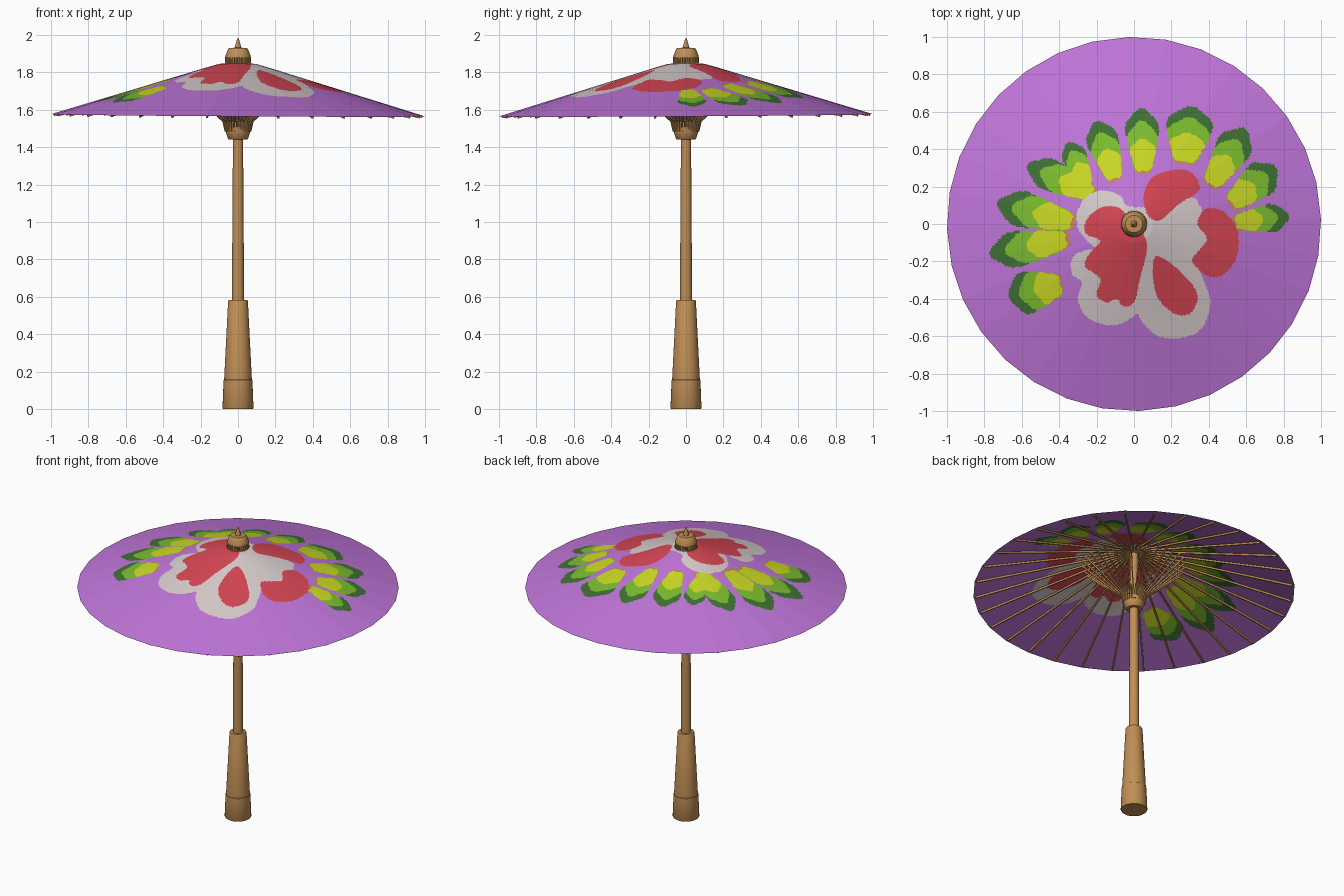
import bpy, bmesh, math
from mathutils import Vector, Matrix

if "Cube" in bpy.data.objects:
    bpy.data.objects.remove(bpy.data.objects["Cube"])

SIDES, SUB, OFFSET = 32, 14, math.radians(1.5)


def material(name, rgb):
    m = bpy.data.materials.new(name)
    m.diffuse_color = (*rgb, 1)
    m.use_nodes = True
    m.node_tree.nodes["Principled BSDF"].inputs["Base Color"].default_value = m.diffuse_color
    return m


PURPLE, WHITE, RED, DARK, MID, YELLOW, ORANGE = range(7)
paints = [material("purple", (0.53, 0.18, 0.70)), material("petal white", (0.69, 0.61, 0.61)),
          material("petal red", (0.68, 0.062, 0.09)), material("dark green", (0.05, 0.165, 0.035)),
          material("leaf green", (0.20, 0.51, 0.028)), material("yellow green", (0.60, 0.70, 0.018)),
          material("orange brown", (0.55, 0.25, 0.07))]
bamboo = material("bamboo", (0.53, 0.275, 0.09))


def finish(name, bm, mats, smooth=False):
    me = bpy.data.meshes.new(name)
    bm.to_mesh(me)
    bm.free()
    for m in mats:
        me.materials.append(m)
    ob = bpy.data.objects.new(name, me)
    bpy.context.collection.objects.link(ob)
    if smooth:
        bpy.ops.object.select_all(action='DESELECT')
        ob.select_set(True)
        bpy.context.view_layer.objects.active = ob
        bpy.ops.object.shade_smooth_by_angle(angle=math.radians(35))
    return ob


def lathe(name, profile, n=32):
    bm = bmesh.new()
    rings = [[bm.verts.new((r * math.cos(2 * math.pi * i / n), r * math.sin(2 * math.pi * i / n), z))
              for i in range(n)] for r, z in profile]
    for a, b in zip(rings, rings[1:]):
        for i in range(n):
            j = (i + 1) % n
            bm.faces.new((a[i], a[j], b[j], b[i]))
    bm.faces.new(rings[0][::-1])
    bm.faces.new(rings[-1])
    return finish(name, bm, [bamboo], True)


def canopy_z(r, x, y):
    pts = [(0.0, 1.856), (0.1, 1.845), (0.17, 1.825), (1.0, 1.571)]
    for (r0, z0), (r1, z1) in zip(pts, pts[1:]):
        if r <= r1 + 1e-6:
            return z0 + (z1 - z0) * (r - r0) / (r1 - r0) + 0.006 * (y - x)


def canopy_point(k, r):
    a = OFFSET + 2 * math.pi * k / SIDES
    x, y = r * math.cos(a), r * math.sin(a)
    return Vector((x, y, canopy_z(r, x, y)))


# Painted flower: closed smooth outlines in hundredths of a unit, seen from above
def outline(p, steps=4):
    out, n = [], len(p)
    for i in range(n):
        a, b, c, d = (Vector(p[(i + k) % n]) for k in (-1, 0, 1, 2))
        for s in range(steps):
            t = s / steps
            out.append(0.5 * (2 * b + (c - a) * t + (2 * a - 5 * b + 4 * c - d) * t * t
                              + (3 * b - a - 3 * c + d) * t ** 3))
    xs, ys = [v.x for v in out], [v.y for v in out]
    return [tuple(v) for v in out], (min(xs), max(xs), min(ys), max(ys))


def inside(shape, x, y):
    pts, (x0, x1, y0, y1) = shape
    if not (x0 < x < x1 and y0 < y < y1):
        return False
    hit, (ax, ay) = False, pts[-1]
    for bx, by in pts:
        if (ay > y) != (by > y) and x < (bx - ax) * (y - ay) / (by - ay) + ax:
            hit = not hit
        ax, ay = bx, by
    return hit


white_petals = outline([
    (-4, 10), (-7, 15), (-16, 18), (-25, 15), (-30, 7), (-30, -2), (-25, -9), (-21, -13), (-26, -14),
    (-33, -18), (-33, -27), (-28, -31), (-30, -40), (-26, -49), (-16, -54), (-6, -53), (2, -48),
    (4, -52), (13, -60), (25, -61), (36, -56), (41, -43), (38, -32), (35, -22), (39, -8), (37, 5),
    (35, 10), (31, 14), (16, 10), (7, 9)])
red_petals = [outline(p) for p in (
    [(-5, 6), (-9, 9), (-17, 9), (-25, 3), (-26, -5), (-18, -9), (-24, -16), (-26, -23), (-18, -29),
     (-20, -38), (-15, -42), (-9, -40), (-6, -44), (0, -42), (3, -30), (7, -13), (4, -4)],
    [(5, 14), (9, 24), (17, 28), (27, 29), (33, 25), (35, 18), (29, 14), (22, 9), (14, 2), (8, 4)],
    [(38, 8), (47, 7), (54, 0), (56, -9), (54, -20), (46, -28), (38, -27), (31, -20), (33, -16),
     (39, -8), (34, 0)],
    [(11, -18), (10, -27), (13, -40), (22, -48), (30, -48), (34, -40), (31, -32), (22, -23), (15, -18)])]

# Leaves: base x, y, tip x, y, half width
leaves = [(-39, -32, -66, -39, 12), (-36, -8, -76, -16, 10), (-33, 1, -72, 11, 10),
          (-22, 16, -56, 31, 9), (-25, 21, -35, 43, 7), (-10, 24, -20, 54, 9), (5, 28, 4, 61, 9.5),
          (27, 33, 31, 62, 13), (41, 21, 59, 50, 10), (52, 11, 75, 30, 10), (54, 1, 82, 4, 8)]
# Nested layers: colour, start, end along the leaf, width share
layers = [(YELLOW, 0, 0.52, 0.76), (ORANGE, -0.04, 0.45, 0.72), (MID, 0, 0.80, 0.9), (DARK, 0.1, 1.0, 1.0)]


def leaf_colour(x, y):
    for colour, t0, t1, share in layers:
        for bx, by, tx, ty, w in leaves:
            dx, dy = tx - bx, ty - by
            length = math.hypot(dx, dy)
            px, py = x - bx, y - by
            t = (px * dx + py * dy) / length ** 2
            if not -0.1 < t < 1.15:
                continue
            u = (2 * t - t0 - t1) / (t1 - t0)
            v = (py * dx - px * dy) / length / (w * share * (0.88 + 0.12 * u))
            lobes = 1 + 0.07 * math.cos(5 * math.atan2(v, u))
            if abs(u) ** 2.4 + abs(v) ** 2.4 < lobes ** 2.4:
                return colour
    return PURPLE


def paint(x, y):
    x, y = x * 100, y * 100
    if any(inside(p, x, y) for p in red_petals):
        return RED
    if inside(white_petals, x, y):
        return WHITE
    return leaf_colour(x, y)


# Canopy: flat panels between the ribs, finely cut where it is painted
bm = bmesh.new()
radii = [0.03 + 0.83 * i / 112 for i in range(113)] + [1.0]
rings = []
for r in radii:
    ring = []
    for k in range(SIDES):
        a, b = canopy_point(k, r), canopy_point(k + 1, r)
        ring += [bm.verts.new(a.lerp(b, s / SUB)) for s in range(SUB)]
    rings.append(ring)
for a, b in zip(rings, rings[1:]):
    for i in range(len(a)):
        j = (i + 1) % len(a)
        f = bm.faces.new((a[i], b[i], b[j], a[j]))
        if b is not rings[-1]:
            c = f.calc_center_median()
            f.material_index = paint(c.x, c.y)
finish("canopy", bm, paints)


# Straight bars for ribs, stretchers and hub teeth
def bar(bm, p, q, w, h):
    d = q - p
    z = d.normalized()
    x = Vector((-p.y - q.y, p.x + q.x, 0)).normalized()
    y = z.cross(x)
    rot = Matrix((x, y, z)).transposed().to_4x4()
    bmesh.ops.create_cube(bm, size=1, matrix=Matrix.Translation((p + q) / 2) @ rot
                          @ Matrix.Diagonal((w, h, d.length, 1)))


def radial(k, r, z):
    a = OFFSET + 2 * math.pi * k / SIDES
    return Vector((r * math.cos(a), r * math.sin(a), z))


def bars(name, ends, w, h):
    bm = bmesh.new()
    for k in range(SIDES):
        bar(bm, *ends(k), w, h)
    finish(name, bm, [bamboo])


drop = Vector((0, 0, -0.009))
bars("ribs", lambda k: (canopy_point(k, 0.05) + drop, canopy_point(k, 0.985) + drop), 0.009, 0.012)
bars("stretchers", lambda k: (radial(k, 0.07, 1.53), canopy_point(k, 0.32) + drop * 2), 0.007, 0.009)
bars("runner_teeth", lambda k: (radial(k, 0.062, 1.485), radial(k, 0.083, 1.575)), 0.009, 0.018)
bars("cap_teeth", lambda k: (radial(k, 0.064, 1.842), radial(k, 0.061, 1.882)), 0.008, 0.014)

# Shaft, grip and hubs
lathe("shaft", [(0.033, 0.55), (0.027, 1.45), (0.025, 1.86)], 24)
lathe("grip", [(0.074, 0.15), (0.074, 0.16), (0.053, 0.575), (0.049, 0.583)])
lathe("grip_foot", [(0.080, 0.0), (0.083, 0.005), (0.077, 0.155), (0.072, 0.16)])
lathe("runner", [(0.048, 1.44), (0.053, 1.444), (0.070, 1.495), (0.068, 1.51), (0.060, 1.515), (0.066, 1.56)])
lathe("top_cap", [(0.056, 1.835), (0.056, 1.88), (0.068, 1.88), (0.066, 1.893), (0.054, 1.922),
                  (0.046, 1.931), (0.020, 1.932)])
lathe("finial", [(0.019, 1.925), (0.016, 1.94), (0.006, 1.975), (0.002, 1.983)], 16)
